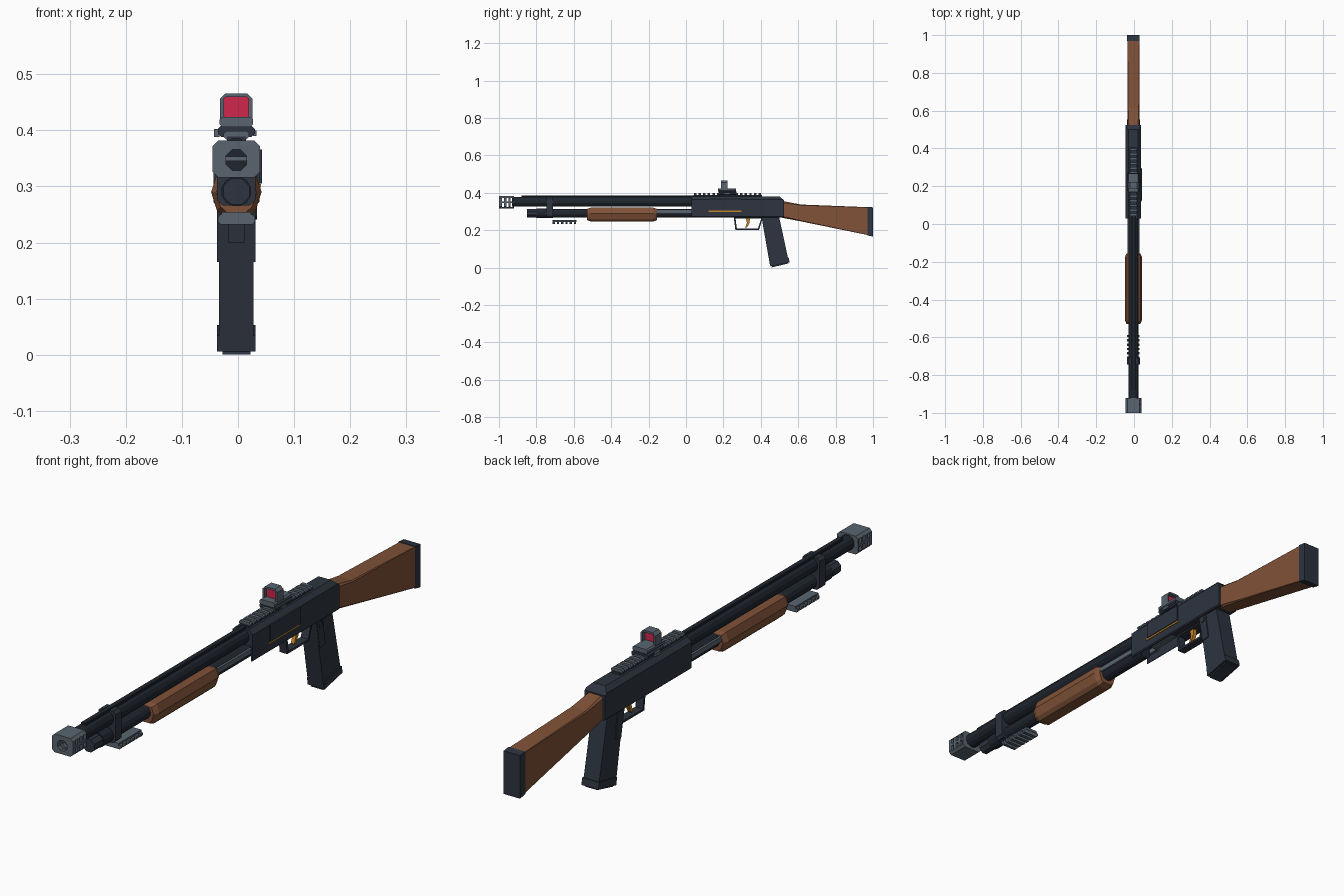
import bpy, bmesh, math
from mathutils import Vector

if "Cube" in bpy.data.objects:
    bpy.data.objects.remove(bpy.data.objects["Cube"])

CX = -0.003  # centre line of the whole model


def material(name, rgb):
    m = bpy.data.materials.new(name)
    m.use_nodes = True
    m.diffuse_color = (*rgb, 1)
    m.node_tree.nodes["Principled BSDF"].inputs["Base Color"].default_value = (*rgb, 1)
    return m


steel = material("blue_grey_steel", (0.026, 0.034, 0.050))
black = material("dark_steel", (0.014, 0.019, 0.027))
grey = material("light_grey_metal", (0.10, 0.13, 0.16))
wood = material("brown_wood", (0.22, 0.085, 0.040))
gold = material("gold", (0.55, 0.24, 0.02))
red = material("red_glass", (0.62, 0.02, 0.07))


def finish(name, bm, mat):
    bmesh.ops.recalc_face_normals(bm, faces=bm.faces)
    me = bpy.data.meshes.new(name)
    bm.to_mesh(me)
    bm.free()
    me.materials.append(mat)
    ob = bpy.data.objects.new(name, me)
    bpy.context.collection.objects.link(ob)
    return ob


def loft(name, rings, mat):
    """Closed skin through equal-length rings of 3D points."""
    bm = bmesh.new()
    loops = [[bm.verts.new(p) for p in r] for r in rings]
    n = len(loops[0])
    for a, b in zip(loops, loops[1:]):
        for i in range(n):
            bm.faces.new((a[i], a[(i + 1) % n], b[(i + 1) % n], b[i]))
    bm.faces.new(loops[0])
    bm.faces.new(loops[-1])
    return finish(name, bm, mat)


def box(name, x, y, z, mat):
    return side(name, [(y[0], z[0]), (y[1], z[0]), (y[1], z[1]), (y[0], z[1])], x[0], x[1], mat)


def side(name, pts, x0, x1, mat):
    """Side outline in (y, z) extruded across x."""
    return loft(name, [[(CX + x, y, z) for y, z in pts] for x in (x0, x1)], mat)


def along(name, pts, y0, y1, mat):
    """Cross-section in (x, z) extruded along y."""
    return loft(name, [[(CX + x, y, z) for x, z in pts] for y in (y0, y1)], mat)


def circle(r, z, n=12):
    return [(r * math.cos(math.tau * (i + .5) / n), z + r * math.sin(math.tau * (i + .5) / n))
            for i in range(n)]


def chamfered(w, z0, z1, c, cb=None):
    """Box section with cut corners: c at the top, cb at the bottom."""
    cb = c if cb is None else cb
    return [(-w, z0 + cb), (-w + cb, z0), (w - cb, z0), (w, z0 + cb),
            (w, z1 - c), (w - c, z1), (-w + c, z1), (-w, z1 - c)]


def cut(ob, cutters):
    """Subtract the cutters and bake the result."""
    for c in cutters:
        mod = ob.modifiers.new("cut", "BOOLEAN")
        mod.operation, mod.solver, mod.object = "DIFFERENCE", "EXACT", c
    dg = bpy.context.evaluated_depsgraph_get()
    me = bpy.data.meshes.new_from_object(ob.evaluated_get(dg))
    ob.modifiers.clear()
    ob.data = me
    for c in cutters:
        bpy.data.objects.remove(c)


# Barrel, rib and magazine tube
barrel = along("barrel", circle(0.027, 0.352), -0.93, 0.04, black)
along("barrel_rib", chamfered(0.010, 0.374, 0.385, 0.002), -0.88, 0.04, black)
along("magazine_tube", circle(0.024, 0.291), -0.80, 0.06, black)
along("tube_cap", circle(0.027, 0.291), -0.80, -0.745, black)
along("tube_cap_tip", circle(0.025, 0.291, 8), -0.85, -0.80, steel)
along("barrel_clamp", chamfered(0.034, 0.266, 0.381, 0.010), -0.745, -0.71, steel)

# Muzzle brake with a bore and see-through side ports
brake = along("muzzle_brake", chamfered(0.042, 0.316, 0.382, 0.010), -1.0, -0.92, grey)
cutters = [along("bore_cutter", circle(0.020, 0.347, 8), -1.1, -0.935, black)]
for y in (-0.985, -0.960, -0.938):
    for z in (0.325, 0.353):
        cutters.append(box("port_cutter", (-0.1, 0.1), (y, y + 0.012), (z, z + 0.020), black))
cut(brake, cutters)

# Accessory rail under the front end
box("lower_rail", (-0.026, 0.026), (-0.715, -0.585), (0.245, 0.254), grey)
for i in range(6):
    y = -0.713 + i * 0.0228
    along("lower_rail_tooth", chamfered(0.033, 0.232, 0.250, 0.005), y, y + 0.012, grey)


# Wooden pump with tapered ends
def pump_ring(y, s):
    pts = [(-0.045, 0.290), (-0.035, 0.258), (-0.022, 0.246), (0.022, 0.246), (0.035, 0.258),
           (0.045, 0.290), (0.035, 0.320), (-0.035, 0.320)]
    return [(CX + x * s, y, 0.287 + (z - 0.287) * s) for x, z in pts]


loft("pump_grip", [pump_ring(-0.530, 0.80), pump_ring(-0.510, 1),
                   pump_ring(-0.175, 1), pump_ring(-0.155, 0.80)], wood)
for s in (-1, 1):
    box("action_bar", sorted((s * 0.022, s * 0.031)), (-0.16, 0.10), (0.293, 0.311), grey)

# Receiver, hollowed underneath at the front
receiver = along("receiver", chamfered(0.041, 0.268, 0.381, 0.016, 0.004), 0.03, 0.525, steel)
cut(receiver, [box("port_cutter", (-0.034, 0.034), (0.0, 0.25), (0.2, 0.322), steel),
               side("rear_slope_cutter", [(0.49, 0.39), (0.54, 0.39), (0.54, 0.345)], -0.1, 0.1, steel)])
box("side_panel", (0.038, 0.046), (0.125, 0.295), (0.305, 0.366), steel)
box("side_panel_trim", (0.038, 0.044), (0.120, 0.297), (0.298, 0.304), gold)
box("shell_lifter", (-0.018, 0.018), (0.10, 0.25), (0.290, 0.298), grey)

# Top rail
box("top_rail", (-0.017, 0.017), (0.04, 0.405), (0.378, 0.389), steel)
for i in range(15):
    y = 0.042 + i * 0.0247
    along("top_rail_tooth", chamfered(0.023, 0.384, 0.399, 0.005), y, y + 0.013, grey)

# Reflex sight
along("sight_clamp", chamfered(0.033, 0.388, 0.408, 0.006), 0.175, 0.270, steel)
along("sight_base", chamfered(0.030, 0.406, 0.424, 0.005), 0.170, 0.268, grey)
box("sight_knob", (-0.040, -0.030), (0.205, 0.232), (0.388, 0.402), grey)
box("sight_knob_left", (0.030, 0.036), (0.205, 0.232), (0.390, 0.400), grey)
hood = along("sight_hood", chamfered(0.029, 0.412, 0.466, 0.010, 0.002), 0.186, 0.222, grey)
cut(hood, [along("window_cutter", chamfered(0.022, 0.422, 0.459, 0.003), 0.1, 0.3, grey)])
box("sight_glass", (-0.023, 0.023), (0.198, 0.206), (0.421, 0.460), red)

# Trigger guard and trigger
guard = [(0.255, 0.272), (0.264, 0.200), (0.390, 0.200), (0.412, 0.272)]
inner = [(0.265, 0.262), (0.272, 0.208), (0.384, 0.208), (0.402, 0.262)]
trigger_guard = side("trigger_guard", guard, -0.015, 0.015, steel)
cut(trigger_guard, [side("guard_cutter", inner, -0.1, 0.1, steel)])
side("trigger", [(0.318, 0.270), (0.342, 0.270), (0.340, 0.238), (0.326, 0.214),
                 (0.316, 0.214), (0.326, 0.240)], -0.007, 0.007, gold)

# Pistol grip with base plate and side button
side("pistol_grip", [(0.403, 0.275), (0.497, 0.275), (0.549, 0.034), (0.449, 0.013)],
     -0.031, 0.031, steel)
side("grip_collar", [(0.403, 0.272), (0.440, 0.272), (0.456, 0.170), (0.424, 0.165)],
     -0.034, 0.034, steel)
side("grip_base", [(0.447, 0.034), (0.549, 0.053), (0.554, 0.028), (0.451, 0.006)],
     -0.034, 0.034, steel)
side("grip_base_foot", [(0.465, 0.012), (0.545, 0.030), (0.547, 0.022), (0.455, 0.0)],
     -0.025, 0.025, steel)
side("grip_button", [(0.425 + x, z) for x, z in circle(0.012, 0.252, 8)], 0.030, 0.037, steel)


# Wooden stock, chamfered at the wrist, and its butt pad
def stock_ring(y, z0, z1, c):
    return [(CX + x, y, z) for x, z in chamfered(0.032, z0, z1, c)]


loft("stock", [stock_ring(0.515, 0.266, 0.356, 0.008), stock_ring(0.615, 0.247, 0.337, 0.004),
               stock_ring(0.972, 0.174, 0.323, 0.001)], wood)
side("butt_pad", [(0.970, 0.172), (1.0, 0.166), (1.0, 0.322), (0.970, 0.325)],
     -0.033, 0.033, steel)
